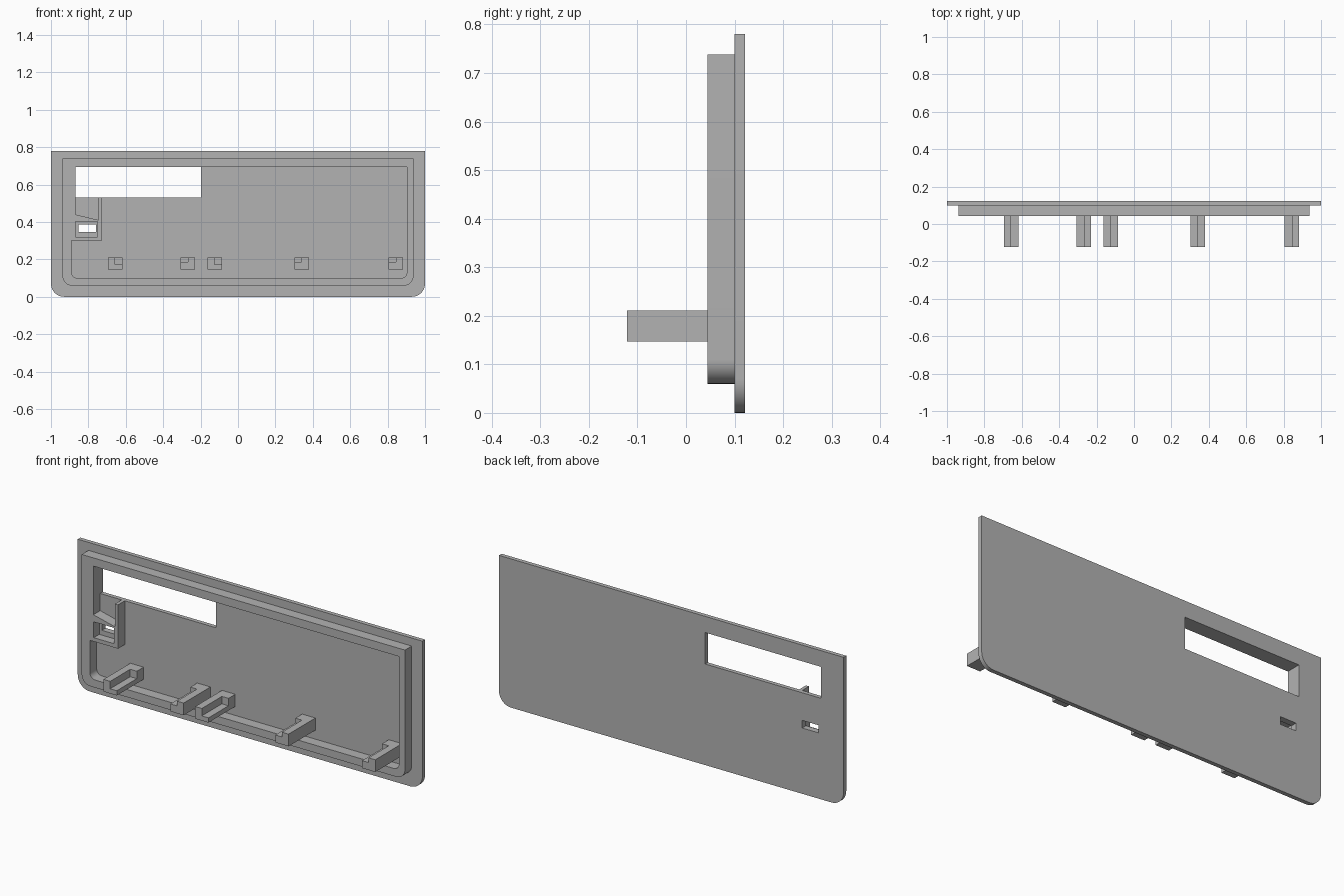
import bpy, bmesh, math

cube = bpy.data.objects.get("Cube")
if cube:
    bpy.data.objects.remove(cube, do_unlink=True)

grey = bpy.data.materials.new("plain_grey")
grey.use_nodes = True
grey.diffuse_color = (0.45, 0.45, 0.45, 1)
grey.node_tree.nodes["Principled BSDF"].inputs["Base Color"].default_value = (0.45, 0.45, 0.45, 1)

BACK, FLOOR, RIM, TIP = 0.122, 0.10, 0.044, -0.122


def prism(name, outline, y0, y1):
    """Extrude an x-z outline between two depths."""
    bm = bmesh.new()
    face = bm.faces.new([bm.verts.new((x, y0, z)) for x, z in outline])
    moved = bmesh.ops.extrude_face_region(bm, geom=[face])["geom"]
    bmesh.ops.translate(bm, vec=(0, y1 - y0, 0),
                        verts=[v for v in moved if isinstance(v, bmesh.types.BMVert)])
    bmesh.ops.recalc_face_normals(bm, faces=bm.faces)
    mesh = bpy.data.meshes.new(name)
    bm.to_mesh(mesh)
    bm.free()
    mesh.materials.append(grey)
    obj = bpy.data.objects.new(name, mesh)
    bpy.context.collection.objects.link(obj)
    return obj


def rect(x0, x1, z0, z1):
    return [(x0, z0), (x1, z0), (x1, z1), (x0, z1)]


def round_bottom(x0, x1, z0, z1, r, steps=10):
    """Rectangle whose two lower corners are rounded."""
    pts = [(x1, z1), (x0, z1)]
    for cx, start in ((x0 + r, math.pi), (x1 - r, 1.5 * math.pi)):
        for i in range(steps + 1):
            a = start + i / steps * math.pi / 2
            pts.append((cx + r * math.cos(a), z0 + r + r * math.sin(a)))
    return pts


def cut(obj, *cutters):
    """Subtract the cutters and remove them."""
    bpy.context.view_layer.objects.active = obj
    for c in cutters:
        c.hide_render = True
        mod = obj.modifiers.new("cut", "BOOLEAN")
        mod.operation, mod.solver, mod.object = "DIFFERENCE", "EXACT", c
        bpy.ops.object.modifier_apply(modifier=mod.name)
        bpy.data.objects.remove(c, do_unlink=True)


def smooth(obj):
    bpy.ops.object.select_all(action="DESELECT")
    obj.select_set(True)
    bpy.context.view_layer.objects.active = obj
    bpy.ops.object.shade_smooth_by_angle(angle=math.radians(30))


# Face panel with display window and small connector slot
panel = prism("face_panel", round_bottom(-1, 1, 0, 0.78, 0.07), FLOOR, BACK)
cut(panel,
    prism("window_cutter", rect(-0.87, -0.197, 0.53, 0.695), 0, 0.2),
    prism("slot_cutter", rect(-0.853, -0.76, 0.345, 0.385), 0, 0.2))
smooth(panel)

# Raised rim, thicker along the upper left side
rim = prism("raised_rim", round_bottom(-0.938, 0.938, 0.06, 0.738, 0.05), RIM, FLOOR)
cut(rim, prism("rim_cutter", round_bottom(-0.89, 0.903, 0.10, 0.695, 0.03), 0, 0.2))
smooth(rim)
prism("rim_thickening", rect(-0.89, -0.87, 0.30, 0.695), RIM, FLOOR)

# Connector housing with a sloping top, a pocket and a tall side wall
housing = prism("connector_housing",
                [(-0.87, 0.30), (-0.745, 0.30), (-0.745, 0.41), (-0.87, 0.44)], RIM, FLOOR)
cut(housing,
    prism("pocket_cutter", rect(-0.868, -0.75, 0.32, 0.403), 0, 0.09),
    prism("housing_slot_cutter", rect(-0.853, -0.76, 0.345, 0.385), 0, 0.2))
prism("housing_side_wall", rect(-0.745, -0.727, 0.30, 0.53), RIM, FLOOR)

# Support posts, each with a lengthwise notch in one upper corner
LOW, HIGH, WIDTH = 0.147, 0.211, 0.077
posts = [(-0.695, "right"), (-0.307, "left"), (-0.163, "right"),
         (0.302, "left"), (0.805, "left")]
for i, (x, side) in enumerate(posts, 1):
    mid, end = x + WIDTH / 2, x + WIDTH
    if side == "right":
        step = 0.172
        shape = [(x, LOW), (end, LOW), (end, step), (mid, step), (mid, HIGH), (x, HIGH)]
    else:
        step = 0.186
        shape = [(x, LOW), (end, LOW), (end, HIGH), (mid, HIGH), (mid, step), (x, step)]
    prism(f"support_post_{i}", shape, TIP, RIM)
    prism(f"support_post_base_{i}", rect(x, end, LOW, HIGH), RIM, FLOOR)
